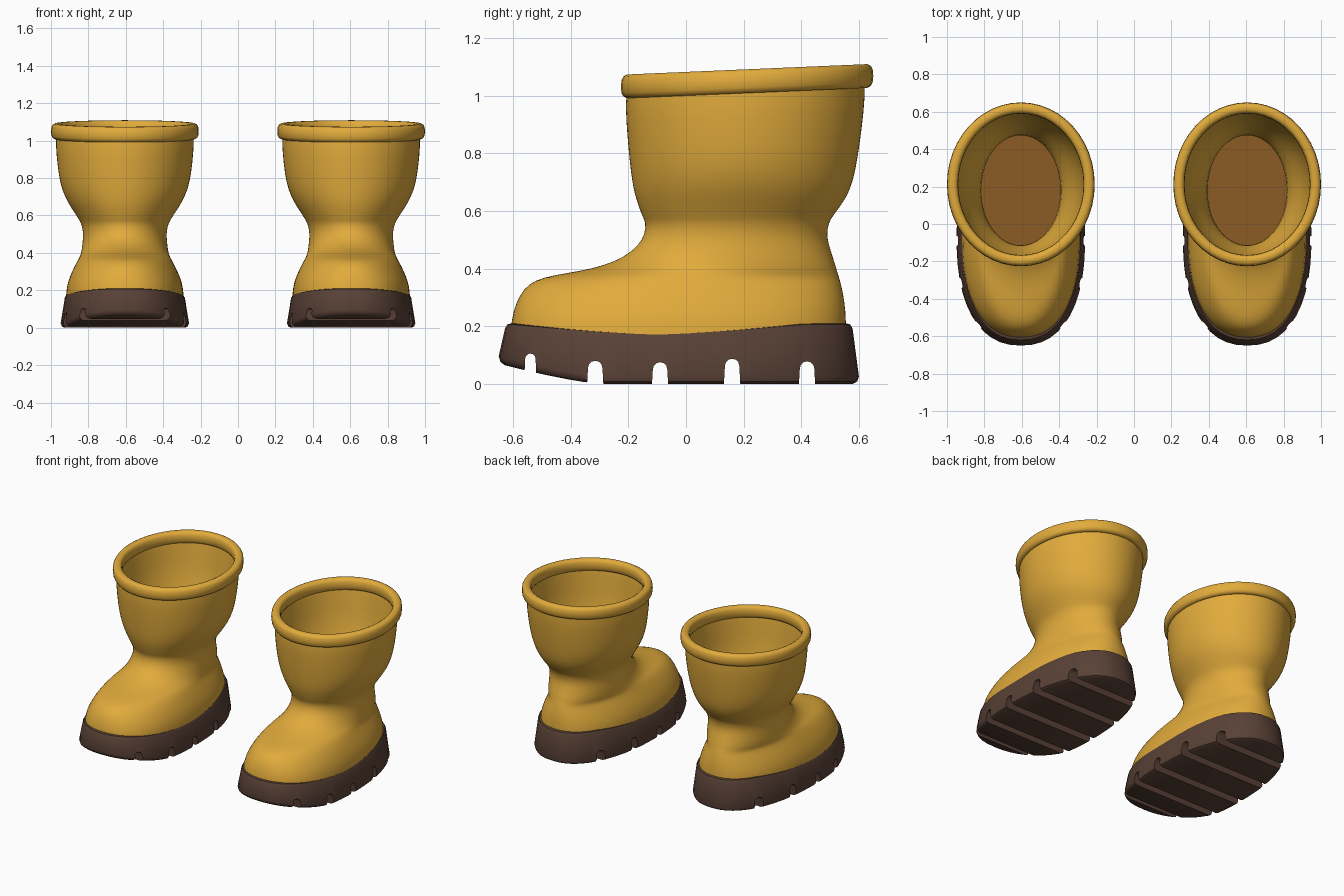
import bpy, bmesh, math

if "Cube" in bpy.data.objects:
    bpy.data.objects.remove(bpy.data.objects["Cube"])

SEG = 48


def material(name, rgb):
    m = bpy.data.materials.new(name)
    m.diffuse_color = (*rgb, 1)
    m.use_nodes = True
    m.node_tree.nodes["Principled BSDF"].inputs["Base Color"].default_value = m.diffuse_color
    return m


YELLOW = material("yellow rubber", (0.76, 0.41, 0.045))
BROWN = material("dark brown sole", (0.100, 0.053, 0.037))
TAN = material("tan insole", (0.26, 0.105, 0.017))


def outline(front, back, half_w, egg=0.0, power=2.0):
    """Egg-shaped plan outline, starting at the toe."""
    cy, ry, pts = (front + back) / 2, (back - front) / 2, []
    for i in range(SEG):
        a = 2 * math.pi * i / SEG
        c, s = math.cos(a), math.sin(a)
        f = lambda v: math.copysign(abs(v) ** (2 / power), v)
        pts.append((half_w * f(s) * (1 + egg * c), cy - ry * f(c)))
    return pts


def loft(bm, rings, closed=False):
    """Skin a list of rings of 3D points with quads."""
    vs = [[bm.verts.new(p) for p in ring] for ring in rings]
    n = len(vs)
    for k in range(n if closed else n - 1):
        a, b = vs[k], vs[(k + 1) % n]
        for i in range(SEG):
            j = (i + 1) % SEG
            bm.faces.new((a[i], a[j], b[j], b[i]))
    return vs


def cap(bm, ring):
    """Close a ring with strips running from side to side."""
    h = SEG // 2
    bm.faces.new((ring[0], ring[1], ring[-1]))
    for i in range(1, h - 1):
        bm.faces.new((ring[i], ring[i + 1], ring[SEG - i - 1], ring[SEG - i]))
    bm.faces.new((ring[h - 1], ring[h], ring[h + 1]))


def finish(bm, name, mat, x, angle=60, subdiv=0):
    bmesh.ops.recalc_face_normals(bm, faces=bm.faces)
    me = bpy.data.meshes.new(name)
    bm.to_mesh(me)
    bm.free()
    me.materials.append(mat)
    ob = bpy.data.objects.new(name, me)
    bpy.context.collection.objects.link(ob)
    ob.location.x = x
    if subdiv:
        mod = ob.modifiers.new("smooth", 'SUBSURF')
        mod.levels = mod.render_levels = subdiv
    shade(ob, angle)
    return ob


def shade(ob, angle):
    bpy.ops.object.select_all(action='DESELECT')
    ob.select_set(True)
    bpy.context.view_layer.objects.active = ob
    bpy.ops.object.shade_smooth_by_angle(angle=math.radians(angle))


def tilt(y, z):
    """The top of the shaft slopes up towards the heel."""
    return z + 0.043 * (y - 0.21) * min(1, max(0, (z - 0.6) / 0.4))


def sole_bottom(y):
    return 0.07 * (max(0, -0.3 - y) / 0.35) ** 1.3


def sole_top(y):
    return 0.175 + 0.035 * min(1, abs(y + 0.1) / 0.5) ** 1.4


# z, front y, back y, half width, egg, power of the outer skin
OUTER = [
    (0.15, -0.61, 0.555, 0.315, 0.06, 2.3), (0.22, -0.608, 0.557, 0.312, 0.06, 2.3),
    (0.28, -0.592, 0.552, 0.292, 0.06, 2.2), (0.33, -0.565, 0.543, 0.268, 0.05, 2.1),
    (0.36, -0.525, 0.535, 0.252, 0.04, 2.0), (0.377, -0.46, 0.53, 0.243, 0.02, 2.0),
    (0.39, -0.375, 0.525, 0.237, 0, 2), (0.41, -0.285, 0.52, 0.232, 0, 2),
    (0.44, -0.215, 0.51, 0.228, 0, 2), (0.48, -0.165, 0.497, 0.224, 0, 2),
    (0.52, -0.143, 0.488, 0.224, 0, 2), (0.56, -0.140, 0.497, 0.235, 0, 2),
    (0.58, -0.152, 0.508, 0.247, 0, 2), (0.62, -0.166, 0.54, 0.272, 0, 2),
    (0.67, -0.182, 0.572, 0.306, 0, 2), (0.74, -0.192, 0.59, 0.338, 0, 2),
    (0.82, -0.200, 0.603, 0.355, 0, 2), (0.92, -0.208, 0.617, 0.366, 0, 2),
    (1.04, -0.213, 0.626, 0.374, 0, 2),
]
# z, front y, back y, half width of the inside wall
INNER = [
    (1.04, -0.185, 0.60, 0.345), (0.90, -0.178, 0.588, 0.337),
    (0.75, -0.160, 0.56, 0.308), (0.64, -0.135, 0.52, 0.255),
    (0.54, -0.112, 0.472, 0.212), (0.44, -0.115, 0.475, 0.212), (0.30, -0.12, 0.48, 0.214),
]


def build_boot(side, x):
    # rubber upper: outer skin, then the inside wall
    bm = bmesh.new()
    rings = [[(px, py, tilt(py, z)) for px, py in outline(f, b, w, e, p)]
             for z, f, b, w, e, p in OUTER]
    rings += [[(px, py, tilt(py, z)) for px, py in outline(f, b, w)] for z, f, b, w in INNER]
    loft(bm, rings)
    finish(bm, side + "_boot_upper", YELLOW, x, 80, 1)

    # insole
    bm = bmesh.new()
    cap(bm, [bm.verts.new((px, py, 0.32)) for px, py in outline(-0.13, 0.49, 0.222)])
    finish(bm, side + "_insole", TAN, x)

    # rolled rim
    bm = bmesh.new()
    rings = []
    for k in range(14):
        a = 2 * math.pi * k / 14
        f = lambda v: math.copysign(abs(v) ** 0.75, v)
        r, dz = 0.030 * f(math.cos(a)), 0.042 * f(math.sin(a))
        rings.append([(px, py, tilt(py, 1.05) + dz)
                      for px, py in outline(-0.196 - r, 0.62 + r, 0.365 + r)])
    loft(bm, rings, closed=True)
    finish(bm, side + "_rolled_rim", YELLOW, x, 80)

    # sole with softened edges
    bm = bmesh.new()
    levels = [(0.02, 0, 0.0), (0.006, 0.008, 0.0), (0, 0.025, 0.0),
              (0.022, -0.018, 1.0), (0.03, -0.004, 1.0), (0.045, 0, 1.0)]
    rings = []
    for inset, dz, top in levels:
        pts = outline(-0.65 + inset, 0.60 - inset, 0.343 - inset, 0.06, 2.3)
        rings.append([(px, py, (sole_top(py) if top else sole_bottom(py)) + dz)
                      for px, py in pts])
    vs = loft(bm, rings)
    cap(bm, vs[0])
    cap(bm, vs[-1])
    sole = finish(bm, side + "_sole", BROWN, x, 40)

    # tread grooves: round-topped slots across the sole
    bm = bmesh.new()
    for gy, top, low in ((-0.54, 0.105, -0.05), (-0.315, 0.08, -0.05), (-0.09, 0.075, -0.05),
                         (0.16, 0.087, -0.05), (0.42, 0.078, -0.05)):
        w = 0.018 if gy < -0.5 else 0.025
        prof = [(gy - w - 0.006, low), (gy + w + 0.006, low)]
        prof += [(gy + w * math.cos(t * math.pi / 6), top - w + w * math.sin(t * math.pi / 6))
                 for t in range(7)]
        a = [bm.verts.new((-0.5, y, z)) for y, z in prof]
        b = [bm.verts.new((0.5, y, z)) for y, z in prof]
        bm.faces.new(a)
        bm.faces.new(b[::-1])
        for i in range(len(prof)):
            j = (i + 1) % len(prof)
            bm.faces.new((a[i], b[i], b[j], a[j]))
    cutter = finish(bm, side + "_groove_cutter", BROWN, x)
    cutter.hide_render = True
    mod = sole.modifiers.new("grooves", 'BOOLEAN')
    mod.operation, mod.solver, mod.object = 'DIFFERENCE', 'EXACT', cutter
    bpy.context.view_layer.objects.active = sole
    bpy.ops.object.modifier_move_to_index(modifier="grooves", index=0)
    bpy.ops.object.modifier_apply(modifier="grooves")
    bpy.data.objects.remove(cutter)
    shade(sole, 40)


build_boot("left", -0.605)
build_boot("right", 0.605)
